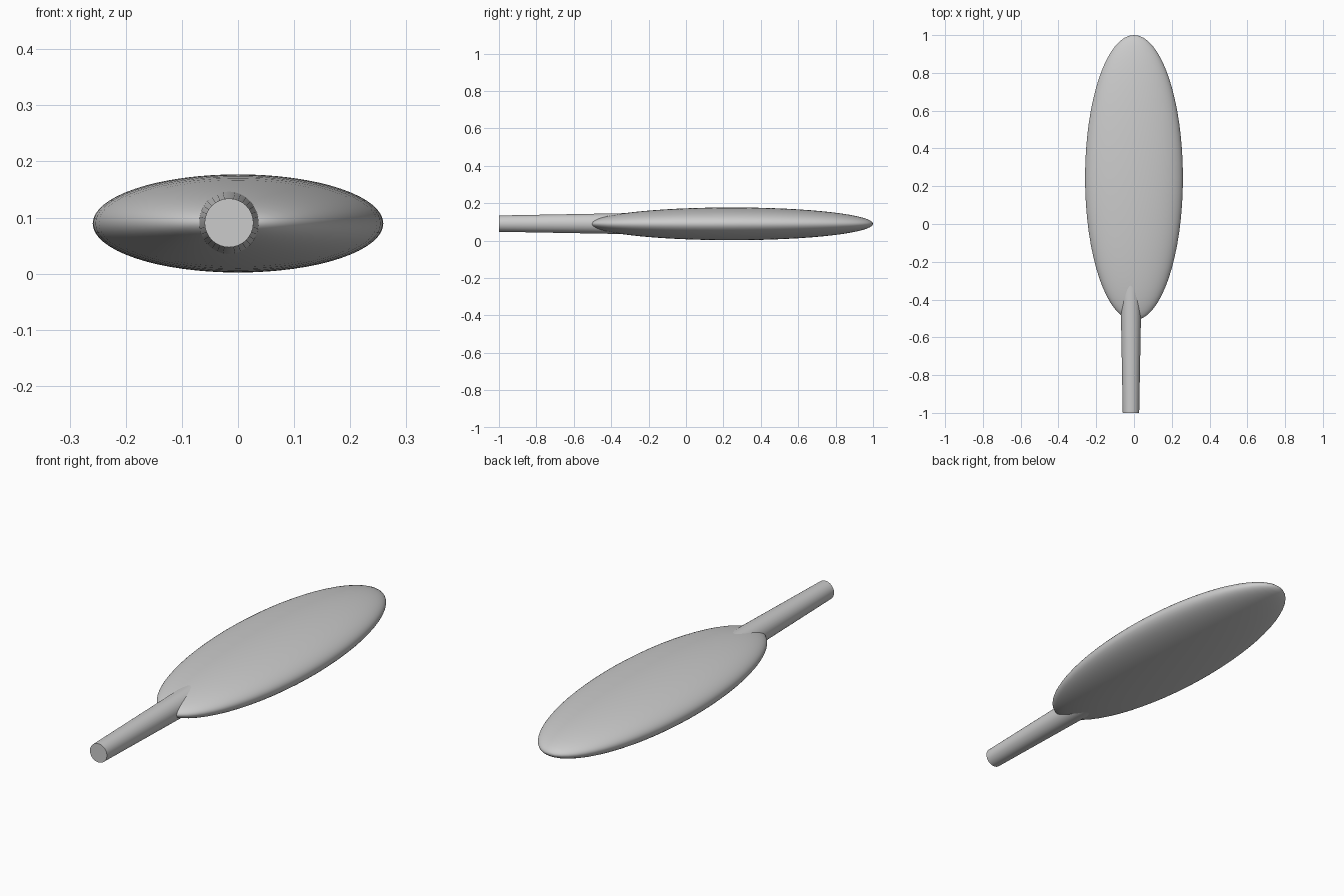
import bpy, math

if "Cube" in bpy.data.objects:
    bpy.data.objects.remove(bpy.data.objects["Cube"])

# Paddle head: long flattened ellipsoid, poles along y
bpy.ops.mesh.primitive_uv_sphere_add(segments=64, ring_count=32, radius=1)
head = bpy.context.object
head.name = "paddle_head"
head.rotation_euler = (math.radians(90), 0, 0)
bpy.ops.object.transform_apply(rotation=True)
head.scale = (0.259, 0.755, 0.0875)
head.location = (0, 0.245, 0.0895)
bpy.ops.object.transform_apply(location=False, rotation=False, scale=True)
bpy.ops.object.shade_smooth()

# Handle: tapered rod, widening slightly into the head, flat end at the front
y0, y1 = -1.0, -0.28
bpy.ops.mesh.primitive_cone_add(vertices=32, radius1=0.0567, radius2=0.0435,
                                depth=y1 - y0,
                                location=(-0.016, (y0 + y1) / 2, 0.0905),
                                rotation=(math.radians(90), 0, 0))
handle = bpy.context.object
handle.name = "handle"
bpy.ops.object.shade_smooth_by_angle(angle=math.radians(30))
